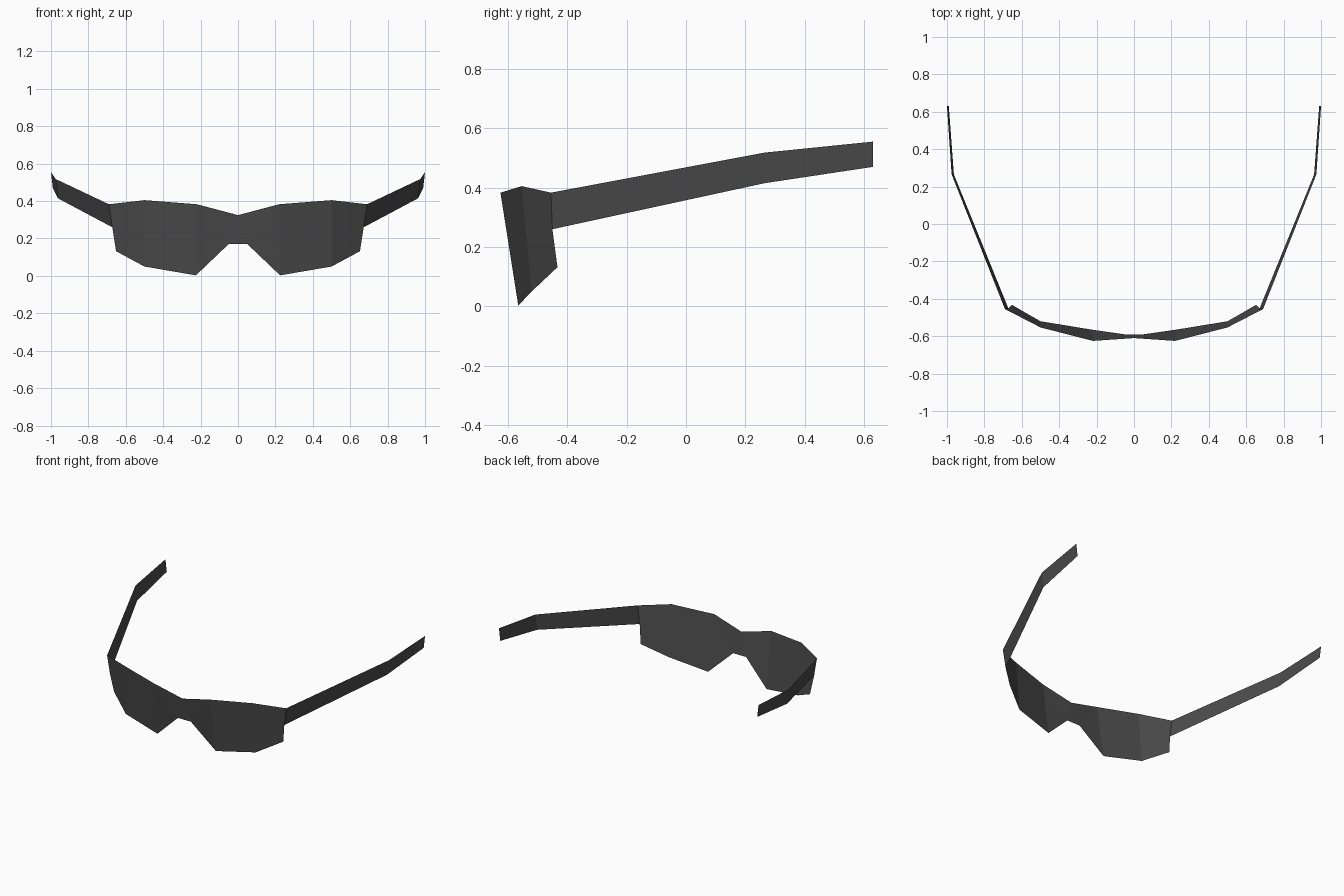
import bpy, bmesh

if "Cube" in bpy.data.objects:
    bpy.data.objects.remove(bpy.data.objects["Cube"])

# Single dark tint shared by lens and arms
tint = bpy.data.materials.new("dark_grey")
tint.diffuse_color = (0.07, 0.07, 0.07, 1.0)
tint.use_nodes = True
tint.node_tree.nodes["Principled BSDF"].inputs["Base Color"].default_value = tint.diffuse_color


def mirrored_sheet(name, verts, faces):
    """Thin sheet modelled on the +x half and mirrored across x = 0."""
    mesh = bpy.data.meshes.new(name)
    bm = bmesh.new()
    vs = [bm.verts.new(v) for v in verts]
    for f in faces:
        bm.faces.new([vs[i] for i in f])
    bm.to_mesh(mesh)
    bm.free()
    mesh.materials.append(tint)
    obj = bpy.data.objects.new(name, mesh)
    bpy.context.collection.objects.link(obj)
    mod = obj.modifiers.new("mirror", 'MIRROR')
    mod.use_axis[0] = True
    mod.use_clip = True
    mod.merge_threshold = 0.0005
    return obj


# Wraparound lens: brow line and lower rim, from the bridge outward
brow = [(0, -0.61, 0.325), (0.22, -0.625, 0.383), (0.50, -0.553, 0.405), (0.69, -0.455, 0.383)]
rim = [(0, -0.59, 0.17), (0.05, -0.59, 0.17), (0.225, -0.565, 0.003),
       (0.50, -0.52, 0.05), (0.652, -0.433, 0.132)]
hinge_low = (0.672, -0.45, 0.26)
mirrored_sheet("lens", brow + rim + [hinge_low],
               [(0, 4, 5), (0, 5, 1), (1, 5, 6), (1, 6, 7, 2), (2, 7, 8, 9, 3)])

# Arms: upper and lower edges at the hinge, the bend and the tip
upper = [(0.69, -0.455, 0.383), (0.975, 0.265, 0.518), (1.0, 0.63, 0.555)]
lower = [(0.672, -0.45, 0.26), (0.963, 0.265, 0.415), (0.99, 0.63, 0.47)]
mirrored_sheet("arms", upper + lower, [(0, 3, 4, 1), (1, 4, 5, 2)])
